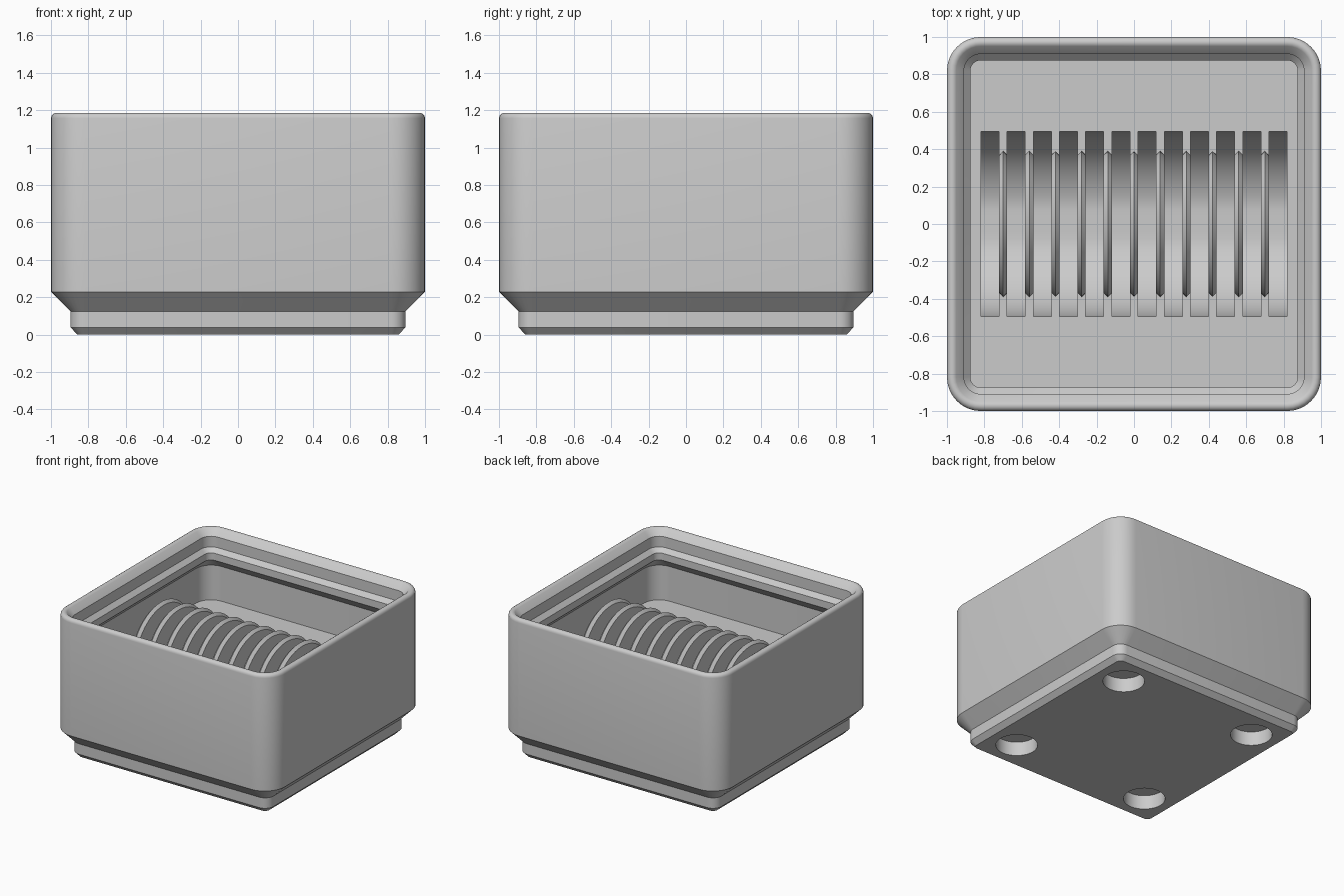
import bpy, bmesh
from math import sin, cos, pi, radians

if "Cube" in bpy.data.objects:
    bpy.data.objects.remove(bpy.data.objects["Cube"], do_unlink=True)

FLOOR = 0.59          # inner floor height
CORE = 0.819          # centre of every rounded corner
SLOTS, PITCH, SLOT_W, SLOT_R = 12, 0.14, 0.096, 0.495
SLOT_BOTTOM = 0.105
RIB_W, RIB_R, RIB_BEVEL = PITCH - SLOT_W, 0.39, 0.022

grey = bpy.data.materials.new("light_grey")
grey.use_nodes = True
grey.diffuse_color = (0.6, 0.6, 0.6, 1)
grey.node_tree.nodes["Principled BSDF"].inputs["Base Color"].default_value = (0.6, 0.6, 0.6, 1)


def finish(bm, name):
    bmesh.ops.recalc_face_normals(bm, faces=bm.faces)
    mesh = bpy.data.meshes.new(name)
    bm.to_mesh(mesh)
    bm.free()
    mesh.materials.append(grey)
    obj = bpy.data.objects.new(name, mesh)
    bpy.context.collection.objects.link(obj)
    return obj


def smooth(obj):
    bpy.ops.object.select_all(action='DESELECT')
    obj.select_set(True)
    bpy.context.view_layer.objects.active = obj
    bpy.ops.object.shade_smooth_by_angle(angle=radians(30))


def loft(bm, rings):
    """Skin closed rings of points and cap both ends."""
    rings = [[bm.verts.new(p) for p in ring] for ring in rings]
    n = len(rings[0])
    for a, b in zip(rings, rings[1:]):
        for i in range(n):
            j = (i + 1) % n
            bm.faces.new((a[i], a[j], b[j], b[i]))
    bm.faces.new(rings[0][::-1])
    bm.faces.new(rings[-1])


def rounded_square(half, z, steps=8):
    r = half - CORE
    ring = []
    for q, (sx, sy) in enumerate(((1, 1), (-1, 1), (-1, -1), (1, -1))):
        for k in range(steps + 1):
            a = (q + k / steps) * pi / 2
            ring.append((sx * CORE + r * cos(a), sy * CORE + r * sin(a), z))
    return ring


# Bin: stepped foot, outer wall, rounded rim, stacking lip, inner wall, floor
foot = [(0.858, 0), (0.896, 0.039), (0.896, 0.125), (1, 0.229)]
rim = [(0.971 + 0.029 * cos(a), 1.157 + 0.029 * sin(a))
       for a in (radians(22.5 * k) for k in range(7))]
inside = [(0.909, 1.133), (0.909, 1.046), (0.875, 1.012),
          (0.875, 0.954), (0.954, 0.875), (0.954, FLOOR)]
bm = bmesh.new()
loft(bm, [rounded_square(h, z) for h, z in foot + rim + inside])
bin_body = finish(bm, "bin_body")

# Cutter for the row of round-bottomed slots
bm = bmesh.new()
profile = [(SLOT_R, FLOOR + 0.05), (-SLOT_R, FLOOR + 0.05)]
for k in range(41):
    a = pi + pi * k / 40
    profile.append((SLOT_R * cos(a), max(FLOOR + SLOT_R * sin(a), SLOT_BOTTOM)))
for i in range(SLOTS):
    x = (i - (SLOTS - 1) / 2) * PITCH
    loft(bm, [[(x + s * SLOT_W / 2, y, z) for y, z in profile] for s in (-1, 1)])
slot_cutter = finish(bm, "slot_cutter")

# Cutter for the four round holes in the underside
bm = bmesh.new()
circle = [(0.157 * cos(k * pi / 24), 0.157 * sin(k * pi / 24)) for k in range(48)]
for sx in (-1, 1):
    for sy in (-1, 1):
        loft(bm, [[(sx * 0.627 + x, sy * 0.627 + y, z) for x, y in circle]
                  for z in (-0.05, 0.116)])
hole_cutter = finish(bm, "hole_cutter")

for cutter in (slot_cutter, hole_cutter):
    cutter.hide_render = True
    mod = bin_body.modifiers.new(cutter.name, 'BOOLEAN')
    mod.operation = 'DIFFERENCE'
    mod.solver = 'EXACT'
    mod.object = cutter
    bpy.context.view_layer.objects.active = bin_body
    bpy.ops.object.modifier_apply(modifier=mod.name)
    bpy.data.objects.remove(cutter, do_unlink=True)
smooth(bin_body)

# Half-disc dividers with a pointed edge, one between each pair of slots
for i in range(SLOTS - 1):
    x = (i - (SLOTS - 2) / 2) * PITCH
    bm = bmesh.new()
    rings = []
    for dx, r in ((-RIB_W / 2, RIB_R - RIB_BEVEL), (0, RIB_R), (RIB_W / 2, RIB_R - RIB_BEVEL)):
        rings.append([(x + dx, r * cos(k * pi / 40), FLOOR + r * sin(k * pi / 40))
                      for k in range(41)])
    loft(bm, rings)
    smooth(finish(bm, f"divider_{i + 1}"))
